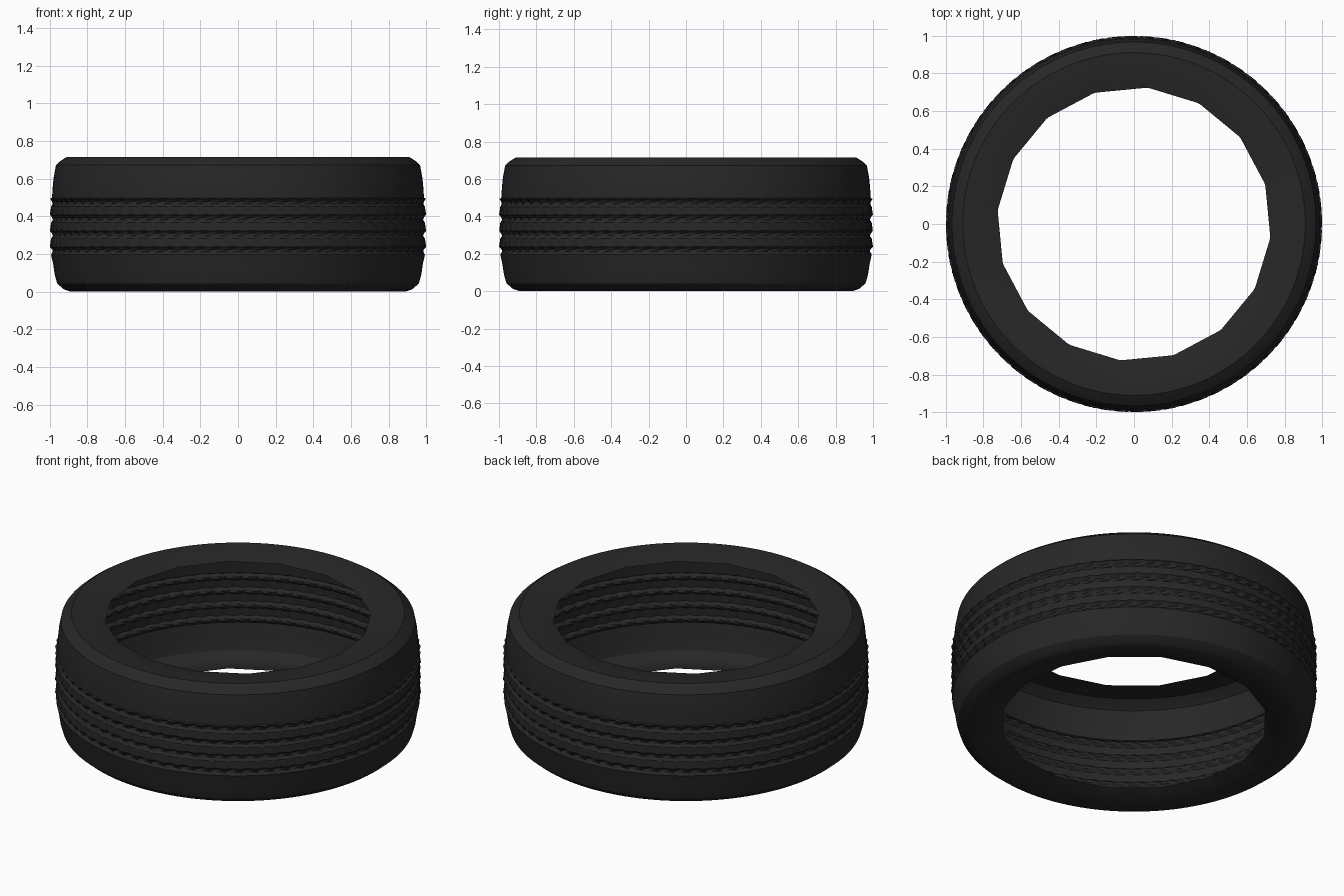
import bpy, bmesh
from math import sin, cos, pi

if "Cube" in bpy.data.objects:
    bpy.data.objects.remove(bpy.data.objects["Cube"])

SEG = 288        # segments round the tyre
BLOCKS = 72      # tread blocks per groove
LIP_SIDES = 16   # coarse polygon of the bead opening


def lip_radius(a, r, n):
    """Radius of an n-gon with circumradius r at angle a."""
    step = 2 * pi / n
    return r * cos(step / 2) / cos((a % step) - step / 2)


# sidewall and shoulder profile (radius, z), outward then down the crown
bottom = [(0.728, 0.045), (0.80, 0.012), (0.89, 0.003), (0.925, 0.015),
          (0.96, 0.045), (0.973, 0.09), (0.982, 0.15), (0.987, 0.20)]
top = [(0.988, 0.50), (0.984, 0.56), (0.979, 0.61), (0.967, 0.675),
       (0.945, 0.695), (0.91, 0.718), (0.80, 0.71), (0.728, 0.69)]

# tread rows: a raised rib between each of four narrow grooves
tread = []
for z in (0.22, 0.305, 0.39, 0.475):
    tread += [(0.993, z - 0.021, 0.0), (0.981, z - 0.007, 0.004),
              (0.981, z + 0.007, 0.008), (0.996, z + 0.021, 0.004)]
profile = ([(r, z, 0.0) for r, z in bottom[:-1]] + tread
           + [(r, z, 0.0) for r, z in top])

# tyre: one thin open shell, revolved ring by ring
bm = bmesh.new()
rings = []
for k, (r, z, wave) in enumerate(profile):
    ring = []
    for i in range(SEG):
        a = 2 * pi * i / SEG
        rr, zz = r, z
        if k in (0, len(profile) - 1):
            rr = lip_radius(a + 0.1, r, LIP_SIDES)
        if wave:
            # slanted notches along the grooves
            ph = BLOCKS * a + z * 60
            rr += wave * sin(ph)
            zz += 0.5 * wave * cos(ph)
        ring.append(bm.verts.new((rr * cos(a), rr * sin(a), zz)))
    rings.append(ring)
for lo, hi in zip(rings, rings[1:]):
    for i in range(SEG):
        j = (i + 1) % SEG
        bm.faces.new((lo[i], lo[j], hi[j], hi[i]))

zmin = min(v.co.z for v in bm.verts)
for v in bm.verts:
    v.co.z -= zmin

mesh = bpy.data.meshes.new("tyre")
bm.to_mesh(mesh)
bm.free()
tyre = bpy.data.objects.new("tyre", mesh)
bpy.context.collection.objects.link(tyre)

# black rubber
rubber = bpy.data.materials.new("rubber")
rubber.diffuse_color = (0.02, 0.02, 0.02, 1)
rubber.use_nodes = True
rubber.node_tree.nodes["Principled BSDF"].inputs["Base Color"].default_value = rubber.diffuse_color
mesh.materials.append(rubber)

bpy.context.view_layer.objects.active = tyre
tyre.select_set(True)
bpy.ops.object.shade_smooth_by_angle(angle=pi / 6)
